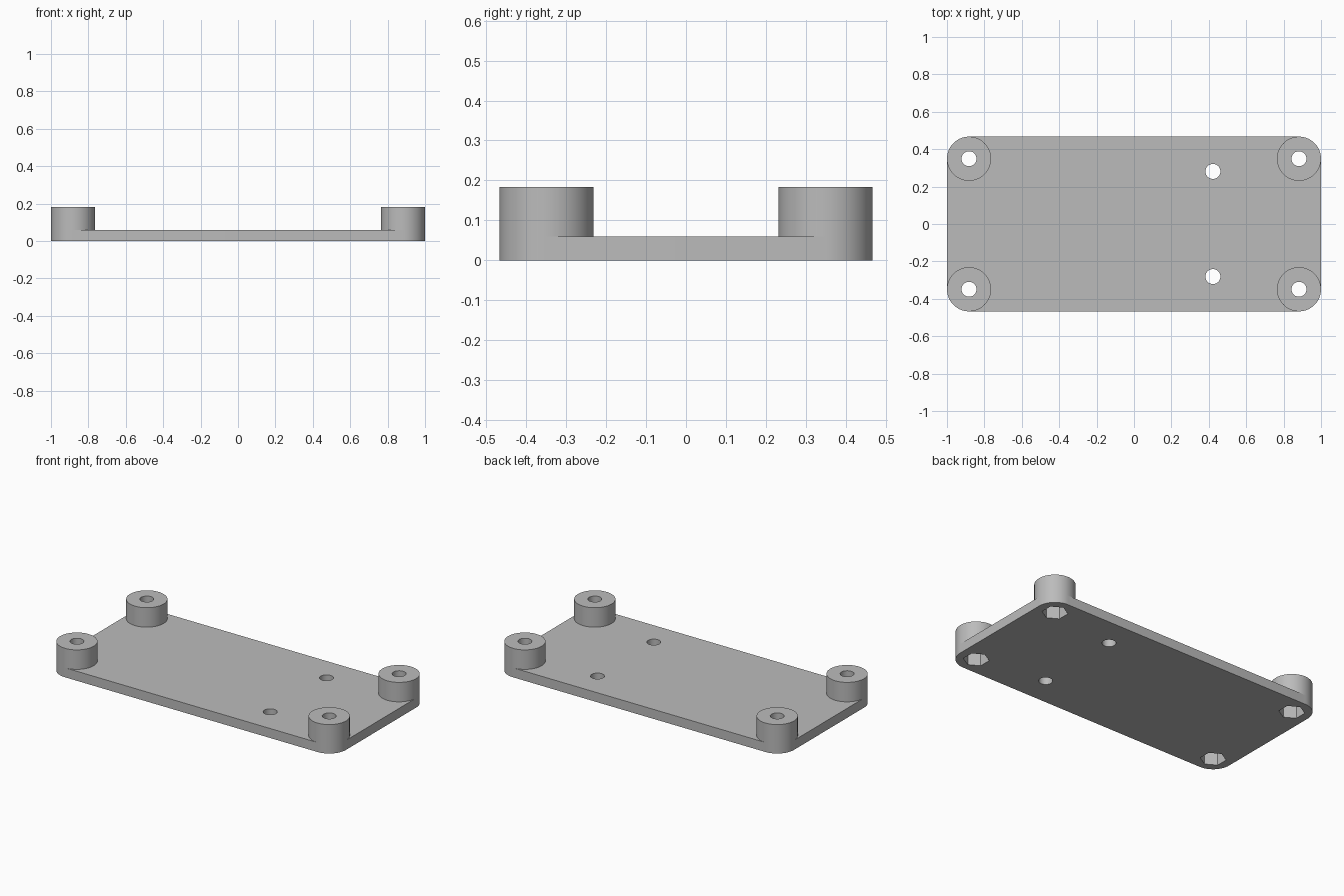
import bpy
import bmesh
import math
from mathutils import Matrix, Vector

# Default object
old = bpy.data.objects.get("Cube")
if old:
    bpy.data.objects.remove(old, do_unlink=True)

POST_X, POST_Y, POST_R = 0.882, 0.349, 0.118
PLATE_H, TOTAL_H = 0.06, 0.183
HOLE_R, NUT_R, NUT_DEPTH = 0.04, 0.075, 0.1
SEGS = 64
CORNERS = [(sx * POST_X, sy * POST_Y) for sx in (1, -1) for sy in (1, -1)]

# Single grey plastic
grey = bpy.data.materials.new("grey plastic")
grey.use_nodes = True
colour = (0.5, 0.5, 0.5, 1)
grey.diffuse_color = colour
grey.node_tree.nodes["Principled BSDF"].inputs["Base Color"].default_value = colour


def make_object(name, bm):
    bmesh.ops.recalc_face_normals(bm, faces=bm.faces)
    mesh = bpy.data.meshes.new(name)
    bm.to_mesh(mesh)
    bm.free()
    mesh.materials.append(grey)
    obj = bpy.data.objects.new(name, mesh)
    bpy.context.collection.objects.link(obj)
    return obj


def cylinder(name, x, y, z0, z1, radius, segs=SEGS, turn=0):
    bm = bmesh.new()
    place = Matrix.Translation((x, y, (z0 + z1) / 2)) @ Matrix.Rotation(turn, 4, "Z")
    bmesh.ops.create_cone(bm, cap_ends=True, segments=segs, radius1=radius,
                          radius2=radius, depth=z1 - z0, matrix=place)
    return make_object(name, bm)


def rounded_plate(name):
    bm = bmesh.new()
    outline = []
    quarter = SEGS // 4
    for q, (sx, sy) in enumerate(((1, 1), (-1, 1), (-1, -1), (1, -1))):
        for i in range(quarter + 1):
            a = (q + i / quarter) * math.pi / 2
            outline.append(bm.verts.new((sx * POST_X + POST_R * math.cos(a),
                                         sy * POST_Y + POST_R * math.sin(a), 0)))
    base = bm.faces.new(outline)
    top = bmesh.ops.extrude_face_region(bm, geom=[base])["geom"]
    bmesh.ops.translate(bm, vec=Vector((0, 0, PLATE_H)),
                        verts=[g for g in top if isinstance(g, bmesh.types.BMVert)])
    return make_object(name, bm)


def cut(target, cutters):
    for cutter in cutters:
        mod = target.modifiers.new("cut " + cutter.name, "BOOLEAN")
        mod.operation = "DIFFERENCE"
        mod.solver = "EXACT"
        mod.object = cutter
    # Bake the cuts into the mesh
    bpy.context.view_layer.update()
    graph = bpy.context.evaluated_depsgraph_get()
    mesh = bpy.data.meshes.new_from_object(target.evaluated_get(graph))
    target.modifiers.clear()
    target.data = mesh


# Base plate with two mounting holes and four hexagonal nut pockets
plate = rounded_plate("base_plate")
pockets = [cylinder("nut_cutter", x, y, -0.05, NUT_DEPTH, NUT_R, 6, math.pi / 6)
           for x, y in CORNERS]
for p in pockets:
    # Points of the hexagon face front and back
    pts = [v.co for v in p.data.vertices]
    cx = sum(c.x for c in pts) / len(pts)
    cy = sum(c.y for c in pts) / len(pts)
    if max(c.x for c in pts) - cx > max(c.y for c in pts) - cy:
        p.data.transform(Matrix.Translation((cx, cy, 0)) @ Matrix.Rotation(math.pi / 6, 4, "Z")
                         @ Matrix.Translation((-cx, -cy, 0)))
mounts = [cylinder("mount_cutter", 0.422, s * 0.281, -0.05, 0.12, HOLE_R) for s in (1, -1)]
cut(plate, pockets + mounts)
parts = [plate]

# Corner posts with screw holes
screws = []
for (x, y), pocket in zip(CORNERS, pockets):
    side = "left" if x > 0 else "right"
    end = "back" if y > 0 else "front"
    post = cylinder(f"{end}_{side}_post", x, y, PLATE_H, TOTAL_H, POST_R)
    screw = cylinder("screw_cutter", x, y, -0.05, TOTAL_H + 0.05, HOLE_R)
    cut(post, [pocket, screw])
    screws.append(screw)
    parts.append(post)

# Cutters are no longer needed
for c in pockets + mounts + screws:
    bpy.data.objects.remove(c, do_unlink=True)

# Smooth round walls, sharp rims
bpy.ops.object.select_all(action="DESELECT")
for p in parts:
    p.select_set(True)
bpy.context.view_layer.objects.active = plate
bpy.ops.object.shade_smooth_by_angle(angle=math.radians(30))
